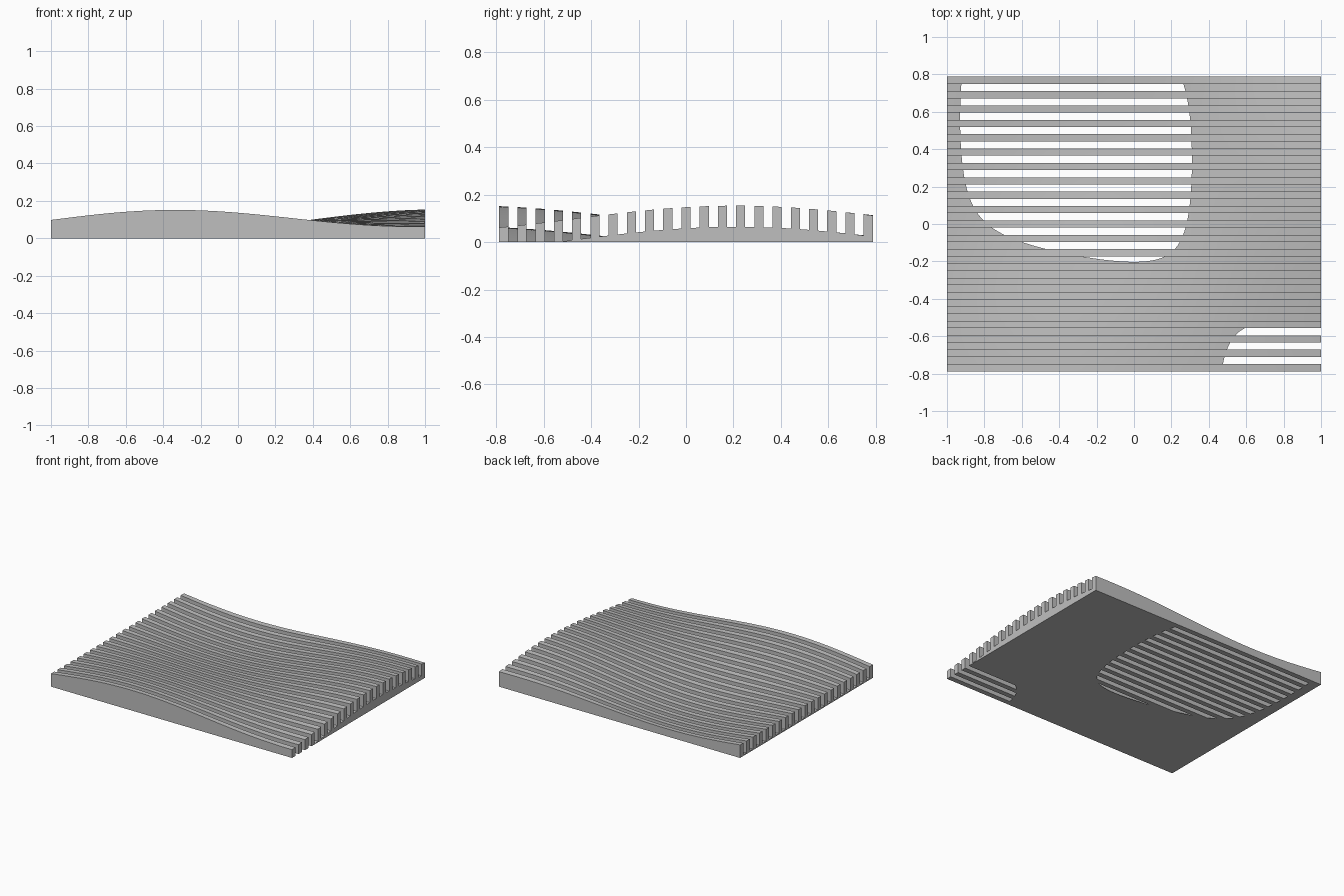
import bpy, bmesh, math

HALF_X, HALF_Y = 1.0, 0.7875
STRIPS = 41            # alternating ribs and grooves, ribs on both outsides
STEPS = 96             # segments along each strip
LEVEL, SWELL, DEPTH = 0.098, 0.0565, 0.089
WAVE = math.pi / 1.38

cube = bpy.data.objects.get("Cube")
if cube:
    bpy.data.objects.remove(cube, do_unlink=True)

grey = bpy.data.materials.new("light_grey")
grey.use_nodes = True
colour = (0.52, 0.52, 0.52, 1)
grey.diffuse_color = colour
grey.node_tree.nodes["Principled BSDF"].inputs["Base Color"].default_value = colour


def height(x, y):
    """Rolling surface whose crest line drifts sideways along x."""
    drift = y + 0.295 + 0.183 * x
    return LEVEL - SWELL * math.sin(WAVE * (x + 1)) * math.sin(WAVE * drift)


def add_sheet(bm, y0, y1, drop):
    """Wavy strip of faces between two y values, lowered by drop."""
    rows = []
    for i in range(STEPS + 1):
        x = HALF_X * (2 * i / STEPS - 1)
        rows.append([bm.verts.new((x, y, height(x, y) - drop))
                     for y in (y0, (y0 + y1) / 2, y1)])
    for a, b in zip(rows, rows[1:]):
        for j in range(2):
            bm.faces.new((a[j], b[j], b[j + 1], a[j + 1]))


def build(name, first, drop):
    bm = bmesh.new()
    width = 2 * HALF_Y / STRIPS
    for k in range(first, STRIPS, 2):
        y0 = -HALF_Y + k * width
        add_sheet(bm, y0, y0 + width, drop)

    # Where the sheet dips below the base it leaves an opening
    bmesh.ops.bisect_plane(bm, geom=bm.verts[:] + bm.edges[:] + bm.faces[:],
                           dist=1e-6, plane_co=(0, 0, 0), plane_no=(0, 0, 1),
                           clear_inner=True)

    # Thicken the sheet down to the flat base
    out = bmesh.ops.extrude_face_region(bm, geom=bm.faces[:], use_keep_orig=True)
    for item in out["geom"]:
        if isinstance(item, bmesh.types.BMVert):
            item.co.z = 0
    bmesh.ops.remove_doubles(bm, verts=bm.verts[:], dist=1e-5)
    bmesh.ops.recalc_face_normals(bm, faces=bm.faces[:])
    bm.normal_update()

    # Groove sides are covered by the rib walls
    if drop:
        walls = [f for f in bm.faces if abs(f.normal.y) > 0.9]
        bmesh.ops.delete(bm, geom=walls, context="FACES")

    mesh = bpy.data.meshes.new(name)
    bm.to_mesh(mesh)
    bm.free()
    mesh.materials.append(grey)
    obj = bpy.data.objects.new(name, mesh)
    bpy.context.collection.objects.link(obj)
    bpy.ops.object.select_all(action="DESELECT")
    obj.select_set(True)
    bpy.context.view_layer.objects.active = obj
    bpy.ops.object.shade_smooth_by_angle(angle=math.radians(30))


build("ribs", 0, 0)
build("groove_floors", 1, DEPTH)
